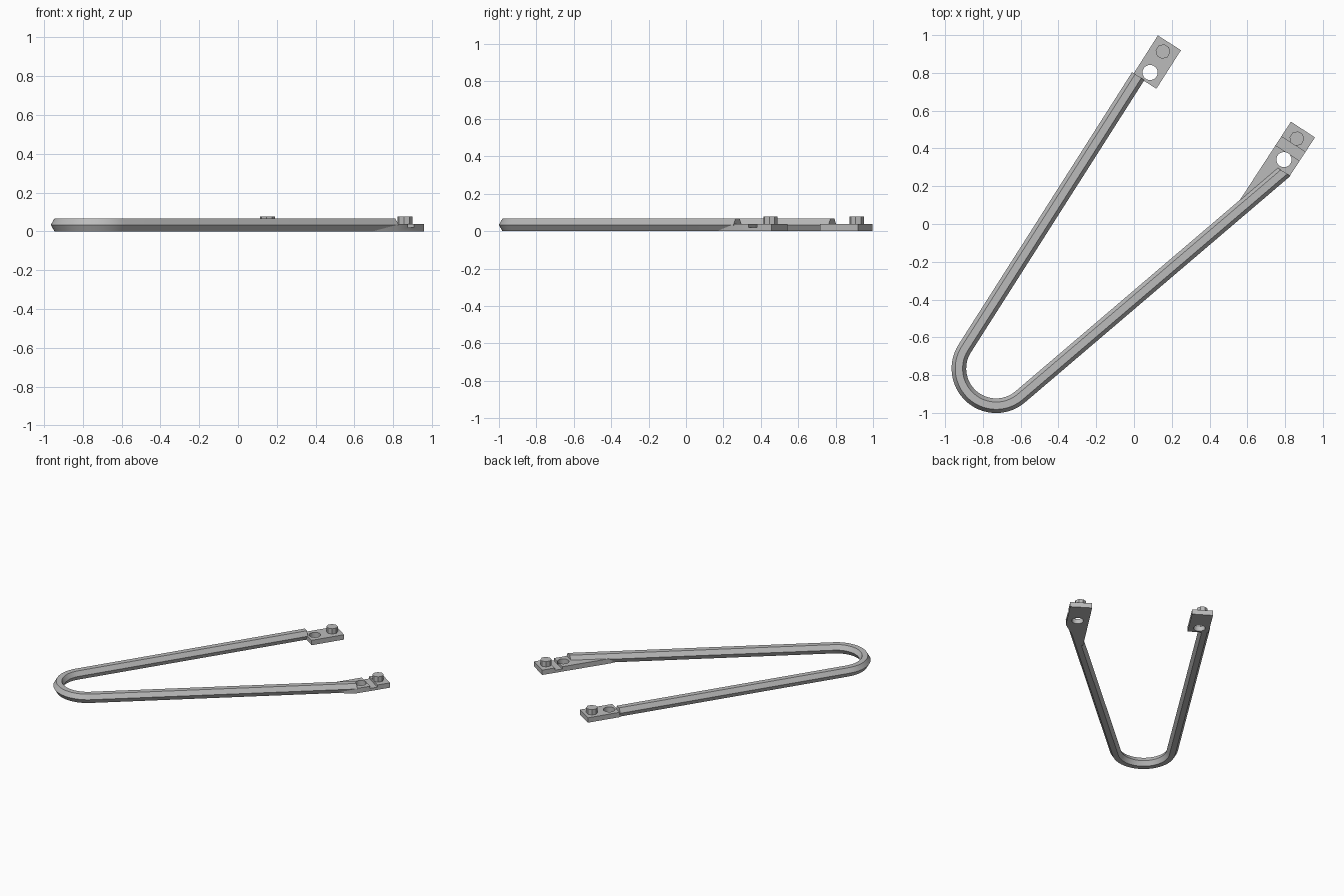
import bpy, bmesh, math
from mathutils import Vector, Matrix

cube = bpy.data.objects.get("Cube")
if cube:
    bpy.data.objects.remove(cube)

gray = bpy.data.materials.new("light_gray")
gray.use_nodes = True
COLOR = (0.5, 0.5, 0.5, 1)
gray.diffuse_color = COLOR
gray.node_tree.nodes["Principled BSDF"].inputs["Base Color"].default_value = COLOR

PAD_TOP = 0.037                      # plate thickness
ROD_H = 0.067                        # rod height, flat to flat
ROD_R = ROD_H / math.sqrt(3)         # rod radius to the side ridges
BEND = Vector((-0.73, -0.765, 0))    # centre of the bend
BEND_R = 0.197
DIR_A = Vector((0.537, 0.843, 0)).normalized()   # long arm and both pads
DIR_B = Vector((0.761, 0.649, 0)).normalized()   # other arm
SIDE_A = Vector((DIR_A.y, -DIR_A.x, 0))          # to the right of DIR_A


def finish(name, bm):
    bmesh.ops.recalc_face_normals(bm, faces=bm.faces[:])
    mesh = bpy.data.meshes.new(name)
    bm.to_mesh(mesh)
    bm.free()
    mesh.materials.append(gray)
    obj = bpy.data.objects.new(name, mesh)
    bpy.context.collection.objects.link(obj)
    return obj


def smooth(obj):
    bpy.ops.object.select_all(action='DESELECT')
    obj.select_set(True)
    bpy.context.view_layer.objects.active = obj
    bpy.ops.object.shade_smooth_by_angle()


def prism(name, outline, z0, z1):
    bm = bmesh.new()
    base = bm.faces.new([bm.verts.new((p[0], p[1], z0)) for p in outline])
    top = bmesh.ops.extrude_face_region(bm, geom=[base])
    verts = [v for v in top["geom"] if isinstance(v, bmesh.types.BMVert)]
    bmesh.ops.translate(bm, verts=verts, vec=(0, 0, z1 - z0))
    return finish(name, bm)


def cylinder(name, x, y, z0, z1, radius, sides):
    bm = bmesh.new()
    turn = Matrix.Rotation(math.atan2(DIR_A.y, DIR_A.x) + math.pi / sides, 4, 'Z')
    bmesh.ops.create_cone(bm, cap_ends=True, segments=sides, radius1=radius,
                          radius2=radius, depth=z1 - z0,
                          matrix=Matrix.Translation((x, y, (z0 + z1) / 2)) @ turn)
    return finish(name, bm)


def cut(obj, cutter):
    mod = obj.modifiers.new("cut", 'BOOLEAN')
    mod.operation = 'DIFFERENCE'
    mod.solver = 'EXACT'
    mod.object = cutter
    bpy.context.view_layer.objects.active = obj
    bpy.ops.object.modifier_apply(modifier=mod.name)
    bpy.data.objects.remove(cutter)


def pad_rect(origin, along0, along1, side0, side1):
    return [origin + DIR_A * a + SIDE_A * s for a, s in
            ((along0, side0), (along1, side0), (along1, side1), (along0, side1))]


# Bent rod: hexagonal section swept along arm, bend, arm
def build_rod(steps=28):
    out_a = -SIDE_A
    out_b = Vector((DIR_B.y, -DIR_B.x, 0))
    start = math.atan2(out_a.y, out_a.x)
    end = math.atan2(out_b.y, out_b.x) + 2 * math.pi
    arc = []
    for i in range(steps + 1):
        t = start + (end - start) * i / steps
        out = Vector((math.cos(t), math.sin(t), 0))
        arc.append((BEND + out * BEND_R, out))
    end_a = arc[0][0] + DIR_A * 1.71
    end_b = arc[-1][0] + DIR_B * 1.835
    path = [(end_a, out_a)] + arc + [(end_b, out_b)]

    bm = bmesh.new()
    rings = []
    for i, (centre, out) in enumerate(path):
        ring = []
        for k in range(6):
            a = k * math.pi / 3
            offset = out * ROD_R * math.cos(a)
            if i == len(path) - 1:      # this end is cut square to the pads
                offset -= DIR_B * offset.dot(DIR_A) / DIR_B.dot(DIR_A)
            height = ROD_H / 2 + ROD_R * math.sin(a)
            ring.append(bm.verts.new(centre + offset + Vector((0, 0, height))))
        rings.append(ring)
    for r0, r1 in zip(rings, rings[1:]):
        for k in range(6):
            n = (k + 1) % 6
            bm.faces.new((r0[k], r0[n], r1[n], r1[k]))
    bm.faces.new(rings[0])
    bm.faces.new(rings[-1])
    smooth(finish("bent_rod", bm))
    return end_a


end_a = build_rod()

# Rear pad: plain rectangle at the end of the long arm
rear_pad = prism("rear_pad", pad_rect(end_a, -0.005, 0.237, -0.028, 0.117), 0, PAD_TOP)

# Side pad: long wedge that runs back into the rod, with a groove across
side_pad = prism("side_pad", [(0.831, 0.542), (0.958, 0.458), (0.82, 0.247),
                              (0.575, 0.088), (0.545, 0.103)], 0, PAD_TOP)
corner = Vector((0.82, 0.247, 0))
cut(side_pad, prism("groove_cutter", pad_rect(corner, 0.105, 0.16, -0.3, 0.1), 0.02, 0.1))

# Through holes and pegs
for name, pad, hole, peg in (("rear", rear_pad, (0.085, 0.802), (0.153, 0.913)),
                             ("side", side_pad, (0.794, 0.341), (0.862, 0.452))):
    cut(pad, cylinder("hole_cutter", *hole, -0.1, 0.2, 0.04, 32))
    smooth(pad)
    cylinder(name + "_peg", *peg, PAD_TOP - 0.01, 0.077, 0.039, 8)
